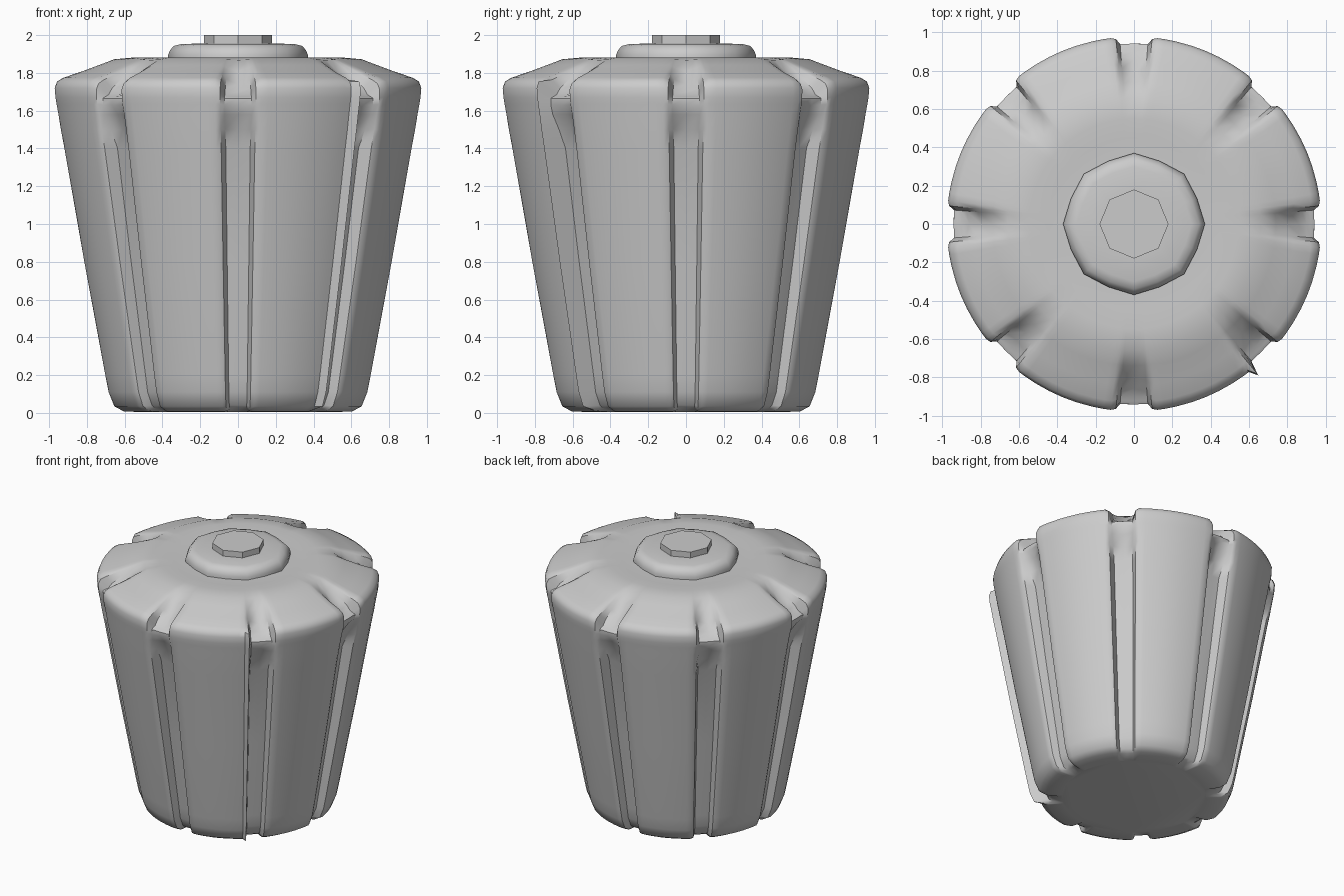
import bpy, bmesh, math

if "Cube" in bpy.data.objects:
    bpy.data.objects.remove(bpy.data.objects["Cube"])

# Paired outlines from bottom to top: lobe (r, z), groove centre (r, z), floor-edge blend
ROWS = [
    (0.50, 0.004, 0.50, 0.004, 1.0),
    (0.61, 0.008, 0.57, 0.02, 1.0),
    (0.66, 0.035, 0.60, 0.04, 1.0),
    (0.69, 0.11, 0.63, 0.11, 1.0),
    (0.708, 0.20, 0.645, 0.20, 1.0),
    (0.82, 0.80, 0.745, 0.80, 1.0),
    (0.926, 1.40, 0.84, 1.40, 1.0),
    (0.945, 1.50, 0.865, 1.50, 0.75),
    (0.958, 1.58, 0.90, 1.58, 0.5),
    (0.968, 1.635, 0.94, 1.63, 0.9),
    (0.974, 1.67, 0.942, 1.665, 1.0),
    (0.978, 1.72, 0.925, 1.675, 1.0),
    (0.965, 1.755, 0.90, 1.68, 0.95),
    (0.93, 1.775, 0.86, 1.70, 0.75),
    (0.84, 1.805, 0.80, 1.74, 0.6),
    (0.74, 1.842, 0.74, 1.81, 0.5),
    (0.66, 1.872, 0.66, 1.868, 0.5),
    (0.55, 1.882, 0.55, 1.882, 0.5),
    (0.45, 1.872, 0.45, 1.872, 0.5),
    (0.30, 1.874, 0.30, 1.874, 0.5),
]
# Angle from the groove centre and how far the surface drops into the groove
STEPS = [(-18, 0), (-13, 0), (-9.5, 0), (-7.2, 0), (-5.6, .15), (-4.4, 1), (0, 1),
         (4.4, 1), (5.6, .15), (7.2, 0), (9.5, 0), (13, 0), (18, 0), (22.5, 0)]


def loft(name, rings, angle):
    """Skin closed rings of points, cap both ends, shade smooth by angle."""
    bm = bmesh.new()
    loops = [[bm.verts.new(p) for p in ring] for ring in rings]
    for a, b in zip(loops, loops[1:]):
        n = len(a)
        for i in range(n):
            j = (i + 1) % n
            bm.faces.new((a[i], a[j], b[j], b[i]))
    bm.faces.new(loops[0][::-1])
    bm.faces.new(loops[-1])
    bmesh.ops.recalc_face_normals(bm, faces=bm.faces[:])
    me = bpy.data.meshes.new(name)
    bm.to_mesh(me)
    bm.free()
    ob = bpy.data.objects.new(name, me)
    bpy.context.collection.objects.link(ob)
    bpy.ops.object.select_all(action='DESELECT')
    ob.select_set(True)
    bpy.context.view_layer.objects.active = ob
    bpy.ops.object.shade_smooth_by_angle(angle=math.radians(angle))
    return ob


# Tapered fluted body
rings = []
for lr, lz, gr, gz, edge in ROWS:
    ring = []
    for k in range(8):
        for da, m in STEPS:
            if abs(da) == 4.4:
                m = edge
            r, z = lr + (gr - lr) * m, lz + (gz - lz) * m
            # one pulled-out lobe edge beside the front right groove
            if k == 7 and da == -5.6 and 0.03 < lz < 1.76:
                r, z = lr + 0.045, lz
            t = math.radians(45 * k + da)
            ring.append((r * math.cos(t), r * math.sin(t), z))
    rings.append(ring)
loft("fluted_body", rings, 40)


def turned(name, profile, sides, flat, angle):
    """Turned part; flat < 1 pulls alternate corners in."""
    loft(name, [[(r * (flat if i % 2 else 1) * math.cos(math.tau * i / sides),
                  r * (flat if i % 2 else 1) * math.sin(math.tau * i / sides), z)
                 for i in range(sides)] for r, z in profile], angle)


# Rounded collar and cap stud
turned("collar", [(0.37, 1.865), (0.37, 1.895), (0.36, 1.92), (0.34, 1.943),
                  (0.30, 1.953), (0.17, 1.956)], 16, 0.96, 50)
turned("top_stud", [(0.18, 1.94), (0.18, 2.0)], 8, 1.0, 30)
